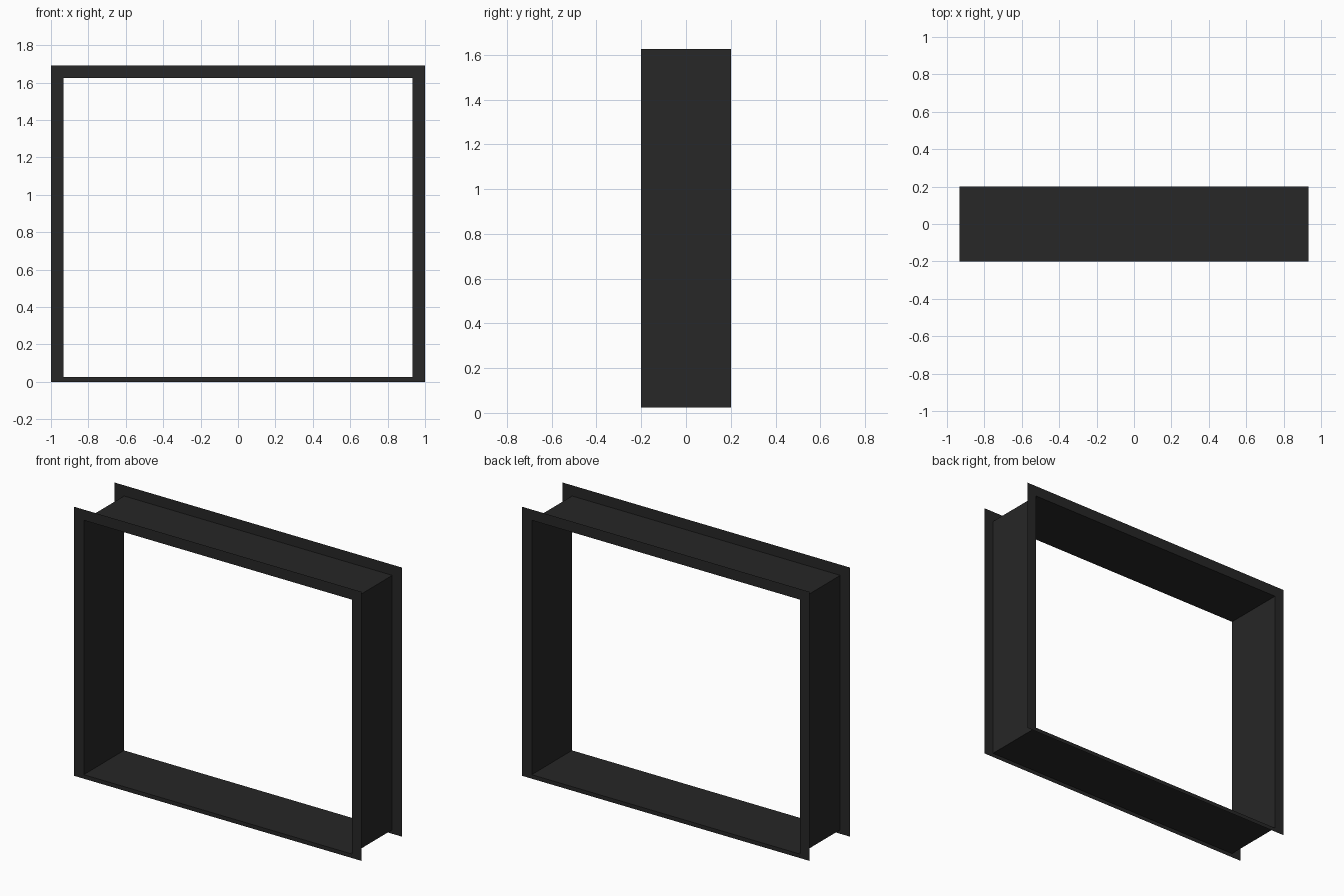
import bpy, bmesh

if "Cube" in bpy.data.objects:
    bpy.data.objects.remove(bpy.data.objects["Cube"])

DEPTH = 0.2                             # half depth of the frame
OUTER = (1.0, 0.0, 1.692)               # half width, bottom, top
INNER = (0.933, 0.025, 1.625)

dark = bpy.data.materials.new("dark_metal")
dark.diffuse_color = (0.02, 0.02, 0.02, 1)
dark.use_nodes = True
dark.node_tree.nodes["Principled BSDF"].inputs["Base Color"].default_value = dark.diffuse_color


def ring(bm, rect, y):
    w, z0, z1 = rect
    return [bm.verts.new((x, y, z)) for x, z in ((-w, z0), (w, z0), (w, z1), (-w, z1))]


def sheet_band(name, start, end):
    """Thin four-sided band of sheet between two rectangles (rect, y)."""
    bm = bmesh.new()
    a, b = ring(bm, *start), ring(bm, *end)
    for i in range(4):
        j = (i + 1) % 4
        bm.faces.new((a[i], a[j], b[j], b[i]))
    mesh = bpy.data.meshes.new(name)
    bm.to_mesh(mesh)
    bm.free()
    mesh.materials.append(dark)
    obj = bpy.data.objects.new(name, mesh)
    bpy.context.collection.objects.link(obj)
    return obj


# Flat mitred flanges on both faces
sheet_band("front_flange", (OUTER, -DEPTH), (INNER, -DEPTH))
sheet_band("back_flange", (INNER, DEPTH), (OUTER, DEPTH))

# Sheet lining joining the flanges around the opening
sheet_band("opening_lining", (INNER, -DEPTH), (INNER, DEPTH))
